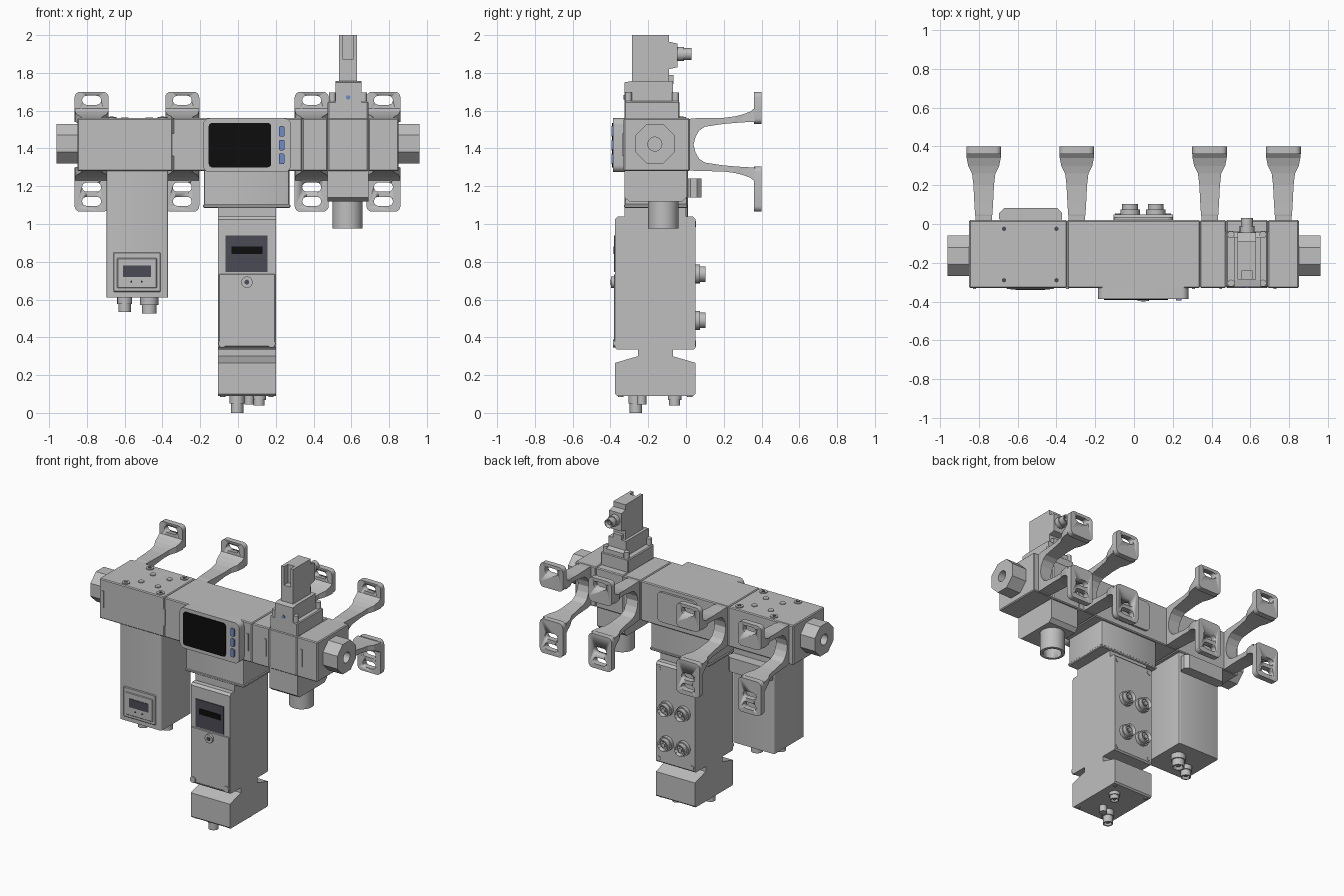
import bpy, bmesh
from mathutils import Matrix, Vector

cube = bpy.data.objects.get("Cube")
if cube:
    bpy.data.objects.remove(cube, do_unlink=True)


def material(name, rgb):
    m = bpy.data.materials.new(name)
    m.use_nodes = True
    m.diffuse_color = (*rgb, 1)
    m.node_tree.nodes["Principled BSDF"].inputs["Base Color"].default_value = (*rgb, 1)
    return m


GREY = material("light grey", (0.52, 0.52, 0.52))
DARK = material("dark slate", (0.07, 0.07, 0.09))
BLACK = material("black", (0.004, 0.004, 0.004))
BLUE = material("button blue", (0.16, 0.26, 0.58))


def finish(name, bm, mat, smooth=False):
    bmesh.ops.recalc_face_normals(bm, faces=bm.faces)
    me = bpy.data.meshes.new(name)
    bm.to_mesh(me)
    bm.free()
    me.materials.append(mat)
    ob = bpy.data.objects.new(name, me)
    bpy.context.collection.objects.link(ob)
    if smooth:
        bpy.ops.object.select_all(action='DESELECT')
        ob.select_set(True)
        bpy.context.view_layer.objects.active = ob
        bpy.ops.object.shade_smooth_by_angle()
    return ob


def box(name, x, y, z, mat=GREY, bevel=0.0, along=None, seg=1):
    """Box from three ranges; bevels all edges, or only those along one axis."""
    bm = bmesh.new()
    bmesh.ops.create_cube(bm, size=1)
    for v in bm.verts:
        v.co = Vector([(r[0] + r[1]) / 2 + c * (r[1] - r[0]) for r, c in zip((x, y, z), v.co)])
    if bevel:
        edges = [e for e in bm.edges if along is None
                 or abs((e.verts[0].co - e.verts[1].co).normalized()["xyz".index(along)]) > 0.9]
        bmesh.ops.bevel(bm, geom=edges, offset=bevel, segments=seg, profile=0.5, affect='EDGES')
    return finish(name, bm, mat, seg > 1)


def cyl(name, c, r, span, axis, mat=GREY, sides=28, r2=None):
    """Cylinder along an axis; c holds the two other coordinates in order."""
    bm = bmesh.new()
    bmesh.ops.create_cone(bm, cap_ends=True, segments=sides, radius1=r,
                          radius2=r if r2 is None else r2, depth=span[1] - span[0])
    mid = sum(span) / 2
    rot, loc = {'x': (Matrix.Rotation(1.5708, 4, 'Y'), (mid, *c)),
                'y': (Matrix.Rotation(-1.5708, 4, 'X'), (c[0], mid, c[1])),
                'z': (Matrix(), (*c, mid))}[axis]
    bmesh.ops.transform(bm, matrix=Matrix.Translation(loc) @ rot, verts=bm.verts)
    return finish(name, bm, mat, True)


def prism(name, pts, x, mat=GREY):
    """Side profile of (y, z) points extruded along x."""
    bm = bmesh.new()
    f = bm.faces.new([bm.verts.new((x[0], *p)) for p in pts])
    new = bmesh.ops.extrude_face_region(bm, geom=[f])["geom"]
    bmesh.ops.translate(bm, vec=(x[1] - x[0], 0, 0),
                        verts=[g for g in new if isinstance(g, bmesh.types.BMVert)])
    return finish(name, bm, mat)


def cut(target, cutters):
    for c in cutters:
        m = target.modifiers.new("cut", 'BOOLEAN')
        m.object, m.solver = c, 'EXACT'
    bpy.context.view_layer.update()
    me = bpy.data.meshes.new_from_object(target.evaluated_get(bpy.context.evaluated_depsgraph_get()))
    target.modifiers.clear()
    target.data = me
    for c in cutters:
        bpy.data.objects.remove(c, do_unlink=True)
    return target


def connector(name, c, axis, base, out, r):
    """Stepped round plug socket with a bore, running from base to out."""
    d = out - base
    ends = lambda a, b: sorted((base + a * d, base + b * d))
    cyl(name + "_collar", c, r, ends(-0.1, 0.45), axis, sides=16)
    body = cyl(name + "_sleeve", c, r * 0.82, ends(0.4, 1), axis)
    cut(body, [cyl("bore", c, r * 0.62, ends(0.6, 1.3), axis)])
    cyl(name + "_pin", c, r * 0.3, ends(0.5, 0.9), axis, sides=12)


# Manifold segments
D = (-0.33, 0.02)
H = (1.28, 1.56)
for name, x in (("left_valve_block", (-0.85, -0.345)), ("spacer_a", (-0.345, -0.2)),
                ("centre_block", (-0.23, 0.34)), ("spacer_b", (0.34, 0.475)),
                ("soft_start_block", (0.475, 0.69)), ("end_block", (0.69, 0.85))):
    box(name, x, D, H, bevel=0.006)
box("rear_plate", (-0.1, 0.2), (0.01, 0.035), (1.32, 1.53), bevel=0.03, along='y', seg=4)
for i, x in enumerate((-0.83, -0.35, 0.3, 0.44, 0.72)):
    box(f"clip_{i}", (x, x + 0.015), (-0.336, -0.32), (1.36, 1.48))
for x in (-0.67, -0.4):
    for y in (-0.29, -0.025):
        cyl("top_screw", (x, y), 0.026, (1.555, 1.566), 'z', sides=16)
        cyl("screw_socket", (x, y), 0.012, (1.56, 1.568), 'z', DARK, sides=6)
for x in (-0.6, -0.47):
    for y in (-0.22, -0.09):
        cyl("port_screw", (x, y), 0.02, (1.555, 1.565), 'z', sides=16)

# End ports
for s in (-1, 1):
    port = box("end_port", sorted((s * 0.84, s * 0.962)), (-0.268, -0.06), (1.32, 1.53),
               bevel=0.06, along='x')
    cut(port, [cyl("bore", (-0.165, 1.423), 0.037, sorted((s * 0.88, s * 1.0)), 'x')])

# Wall brackets: (y, inner z, outer z, half width) sections, mirrored for the lower arm
ARM = ((-0.02, 1.42, 1.555, 0.04), (0.04, 1.42, 1.558, 0.043), (0.05, 1.46, 1.56, 0.045),
       (0.07, 1.495, 1.56, 0.046), (0.1, 1.515, 1.56, 0.048), (0.2, 1.53, 1.562, 0.053),
       (0.26, 1.535, 1.57, 0.06), (0.3, 1.538, 1.58, 0.08), (0.34, 1.54, 1.595, 0.088),
       (0.365, 1.54, 1.615, 0.09))


def arm(name, cx, flip):
    bm = bmesh.new()
    rings = []
    for y, a, b, w in ARM:
        za, zb = (2.84 - a, 2.84 - b) if flip else (a, b)
        rings.append([bm.verts.new((cx + u * w, y, z))
                      for u, z in ((-1, za), (1, za), (1, zb), (-1, zb))])
    for r, q in zip(rings, rings[1:]):
        for i in range(4):
            j = (i + 1) % 4
            bm.faces.new((r[i], r[j], q[j], q[i]))
    bm.faces.new(rings[0])
    bm.faces.new(rings[-1])
    finish(name, bm, GREY)


def foot(name, cx, z, slots):
    plate = box(name, (cx - 0.09, cx + 0.09), (0.36, 0.4), z, bevel=0.03, along='y', seg=4)
    cut(plate, [box("slot", (cx - 0.05, cx + 0.05), (0.3, 0.5), (s - 0.024, s + 0.024),
                    bevel=0.0235, along='y', seg=5) for s in slots])


for i, cx in enumerate((-0.775, -0.295, 0.39, 0.77)):
    arm(f"upper_arm_{i}", cx, False)
    arm(f"lower_arm_{i}", cx, True)
    foot(f"upper_foot_{i}", cx, (1.53, 1.7), (1.655,))
    foot(f"lower_foot_{i}", cx, (1.065, 1.305), (1.195, 1.12))

# Left control module
box("left_module", (-0.695, -0.37), (-0.325, 0.01), (0.61, 1.285), bevel=0.012, along='z', seg=3)
box("left_rear_flange", (-0.695, -0.37), (0.0, 0.082), (1.14, 1.24), bevel=0.025, along='z')
box("left_panel_frame", (-0.66, -0.41), (-0.334, -0.32), (0.64, 0.85), bevel=0.004)
box("left_panel", (-0.64, -0.43), (-0.338, -0.33), (0.66, 0.82), bevel=0.004)
box("left_screen", (-0.61, -0.46), (-0.341, -0.335), (0.72, 0.78), DARK)
for x in (-0.565, -0.51):
    cyl("indicator", (x, 0.695), 0.005, (-0.341, -0.33), 'y', BLACK, sides=10)
connector("left_socket_a", (-0.6, -0.2), 'z', 0.61, 0.535, 0.04)
connector("left_socket_b", (-0.47, -0.12), 'z', 0.61, 0.525, 0.048)

# Display unit on the centre block
box("display_housing", (-0.185, 0.28), (-0.386, -0.3), (1.275, 1.56), bevel=0.035, along='y', seg=5)
box("display_screen", (-0.155, 0.175), (-0.391, -0.384), (1.3, 1.535), BLACK, 0.018, 'y', 4)
for z in (1.345, 1.418, 1.49):
    box("display_button", (0.216, 0.246), (-0.394, -0.385), (z - 0.028, z + 0.028), BLUE, 0.009, 'y', 3)

# Centre cap and regulator module
box("centre_cap", (-0.18, 0.272), (-0.325, 0.005), (1.1, 1.285), bevel=0.012, along='z', seg=2)
box("cap_flange", (-0.185, 0.277), (-0.328, 0.008), (1.085, 1.105), bevel=0.005)
box("regulator_neck", (-0.105, 0.2), (-0.325, 0.0), (1.03, 1.09))
prism("regulator_body", ((-0.375, 1.025), (-0.36, 1.04), (0.035, 1.04), (0.05, 1.025),
                         (0.05, 0.345), (0.04, 0.335), (-0.07, 0.335), (-0.07, 0.3),
                         (0.05, 0.265), (0.05, 0.1), (0.04, 0.09), (-0.365, 0.09),
                         (-0.375, 0.1), (-0.375, 0.265), (-0.255, 0.3), (-0.255, 0.335),
                         (-0.365, 0.335), (-0.375, 0.345)), (-0.105, 0.2))
box("regulator_cover", (-0.1, 0.195), (-0.38, -0.37), (0.35, 0.735), bevel=0.003)
box("regulator_screen", (-0.065, 0.155), (-0.381, -0.373), (0.745, 0.94), DARK)
box("regulator_readout", (-0.035, 0.13), (-0.384, -0.378), (0.84, 0.88), BLACK)
cyl("adjust_knob", (0.047, 0.692), 0.03, (-0.396, -0.37), 'y')
cyl("knob_socket", (0.047, 0.692), 0.014, (-0.399, -0.39), 'y', DARK, sides=6)
for x in (-0.083, 0.177):
    cyl("cover_screw", (x, 0.367), 0.021, (-0.387, -0.37), 'y', sides=20)
    cyl("rear_screw", (x, 0.367), 0.015, (0.04, 0.054), 'y', sides=16)
    cyl("rear_screw", (x, 1.0), 0.015, (0.04, 0.054), 'y', sides=16)
for x in (-0.02, 0.112):
    for z in (0.735, 0.49):
        connector("rear_socket", (x, z), 'y', 0.05, 0.103, 0.05)
connector("base_socket_a", (-0.005, -0.265), 'z', 0.09, 0.0, 0.04)
connector("base_socket_b", (0.112, -0.06), 'z', 0.09, 0.04, 0.036)
cyl("base_plug", (0.06, -0.235), 0.025, (0.045, 0.095), 'z', sides=16)
for x in (-0.08, 0.175):
    for y in (-0.345, 0.02):
        cyl("base_screw", (x, y), 0.014, (0.084, 0.094), 'z', sides=12)

# Right exhaust valve below the manifold
prism("exhaust_body", ((-0.325, 1.285), (0.005, 1.285), (0.005, 1.145), (-0.02, 1.12),
                       (-0.3, 1.12), (-0.325, 1.14)), (0.475, 0.69))
pipe = cyl("exhaust_pipe", (0.58, -0.12), 0.08, (0.975, 1.13), 'z', sides=40)
cut(pipe, [cyl("bore", (0.58, -0.12), 0.06, (0.9, 1.06), 'z', sides=40)])

# Pilot solenoid above the manifold
box("pilot_base", (0.475, 0.69), (-0.325, -0.035), (1.55, 1.65), bevel=0.006)
for x in (0.5, 0.665):
    for y in (-0.305, -0.055):
        cyl("pilot_screw", (x, y), 0.018, (1.645, 1.695), 'z', sides=16)
prism("pilot_body", ((-0.325, 1.64), (-0.325, 1.75), (-0.29, 1.756), (-0.07, 1.756),
                     (-0.07, 1.69), (-0.04, 1.68), (-0.04, 1.64)), (0.515, 0.655))
cyl("manual_override", (0.583, 1.67), 0.012, (-0.331, -0.32), 'y', BLUE, sides=16)
coil = prism("solenoid_coil", ((-0.285, 1.75), (-0.285, 2.0), (-0.09, 2.0), (-0.09, 1.965),
                               (-0.045, 1.955), (-0.045, 1.83), (-0.09, 1.82), (-0.09, 1.75)),
             (0.535, 0.63))
cut(coil, [box("slot", (0.557, 0.608), (-0.4, -0.24), (1.87, 2.1))])
box("coil_foot", (0.55, 0.615), (-0.1, -0.065), (1.74, 1.79))
connector("solenoid_socket", (0.583, 1.9), 'y', -0.045, 0.03, 0.038)
